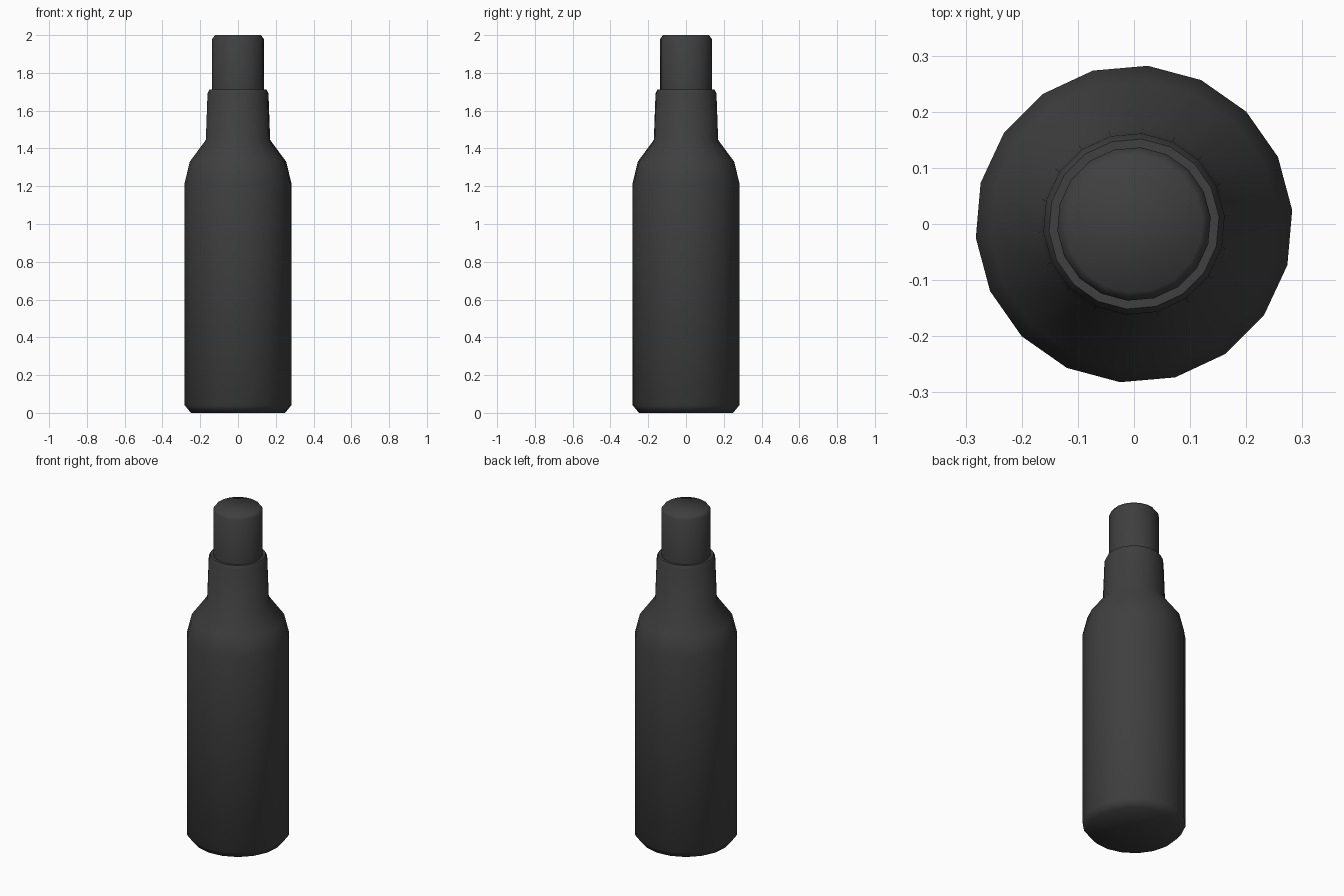
import bpy, bmesh, math

cube = bpy.data.objects.get("Cube")
if cube:
    bpy.data.objects.remove(cube)

SIDES = 18
TURN = math.radians(5)


def material(name, colour):
    mat = bpy.data.materials.new(name)
    mat.use_nodes = True
    mat.diffuse_color = colour
    bsdf = next(n for n in mat.node_tree.nodes if n.type == "BSDF_PRINCIPLED")
    bsdf.inputs["Base Color"].default_value = colour
    return mat


def lathe(name, profile, mat):
    """Spin a (radius, height) profile into a closed round part."""
    bm = bmesh.new()
    rings = []
    for r, z in profile:
        angles = [TURN + math.tau * i / SIDES for i in range(SIDES)]
        rings.append([bm.verts.new((r * math.cos(a), r * math.sin(a), z)) for a in angles])
    for low, high in zip(rings, rings[1:]):
        for i in range(SIDES):
            j = (i + 1) % SIDES
            bm.faces.new((low[i], low[j], high[j], high[i]))
    bm.faces.new(rings[0][::-1])
    bm.faces.new(rings[-1])
    mesh = bpy.data.meshes.new(name)
    bm.to_mesh(mesh)
    bm.free()
    mesh.materials.append(mat)
    obj = bpy.data.objects.new(name, mesh)
    bpy.context.collection.objects.link(obj)
    bpy.ops.object.select_all(action="DESELECT")
    obj.select_set(True)
    bpy.context.view_layer.objects.active = obj
    bpy.ops.object.shade_smooth_by_angle(angle=math.radians(60))
    return obj


dark_grey = material("dark_grey", (0.05, 0.05, 0.05, 1))

# Bottle: chamfered base, straight body, sloping shoulder, tapered neck
lathe("bottle_body", [
    (0.25, 0), (0.283, 0.04), (0.283, 1.22), (0.256, 1.33),
    (0.171, 1.445), (0.162, 1.69), (0.152, 1.712)], dark_grey)

# Cap seated in the neck, with a chamfered top edge
lathe("bottle_cap", [
    (0.137, 1.69), (0.137, 1.98), (0.122, 2.0)], dark_grey)
